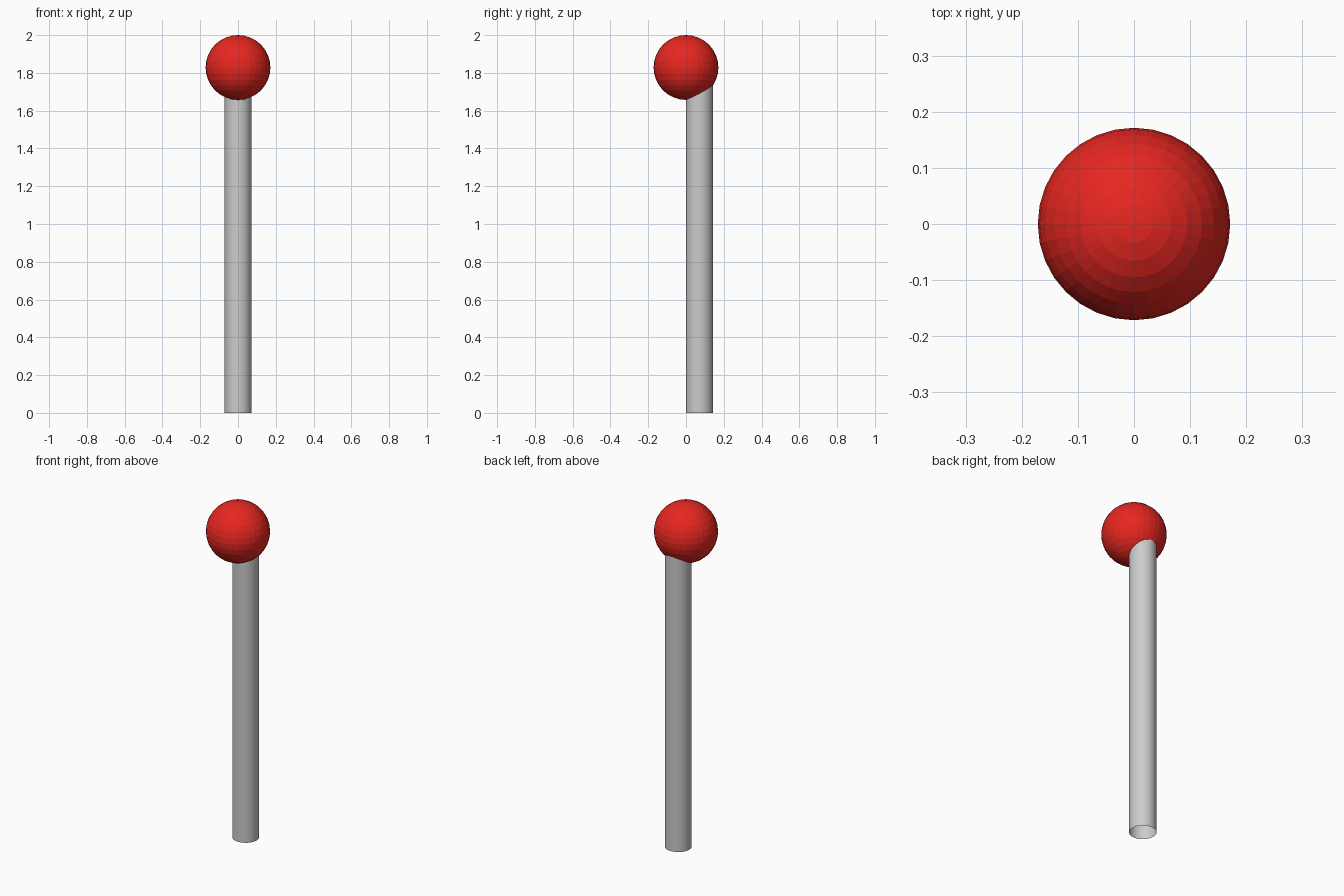
import bpy

if "Cube" in bpy.data.objects:
    bpy.data.objects.remove(bpy.data.objects["Cube"])

BALL_R = 0.1715
POLE_R = 0.0715
POLE_TOP = 1.80   # buried inside the ball

# Round faceted ball at the top
bpy.ops.mesh.primitive_uv_sphere_add(segments=32, ring_count=16, radius=BALL_R,
                                     location=(0, 0, 2 - BALL_R))
ball = bpy.context.object
ball.name = "ball"
red = bpy.data.materials.new("red")
red.diffuse_color = (0.8, 0.02, 0.015, 1)
red.use_nodes = True
red.node_tree.nodes["Principled BSDF"].inputs["Base Color"].default_value = red.diffuse_color
ball.data.materials.append(red)

# Open-ended tubular pole, set behind the ball's centre
bpy.ops.mesh.primitive_cylinder_add(vertices=32, radius=POLE_R, depth=POLE_TOP,
                                    end_fill_type='NOTHING',
                                    location=(0, POLE_R, POLE_TOP / 2))
pole = bpy.context.object
pole.name = "pole"
bpy.ops.object.shade_smooth_by_angle()
